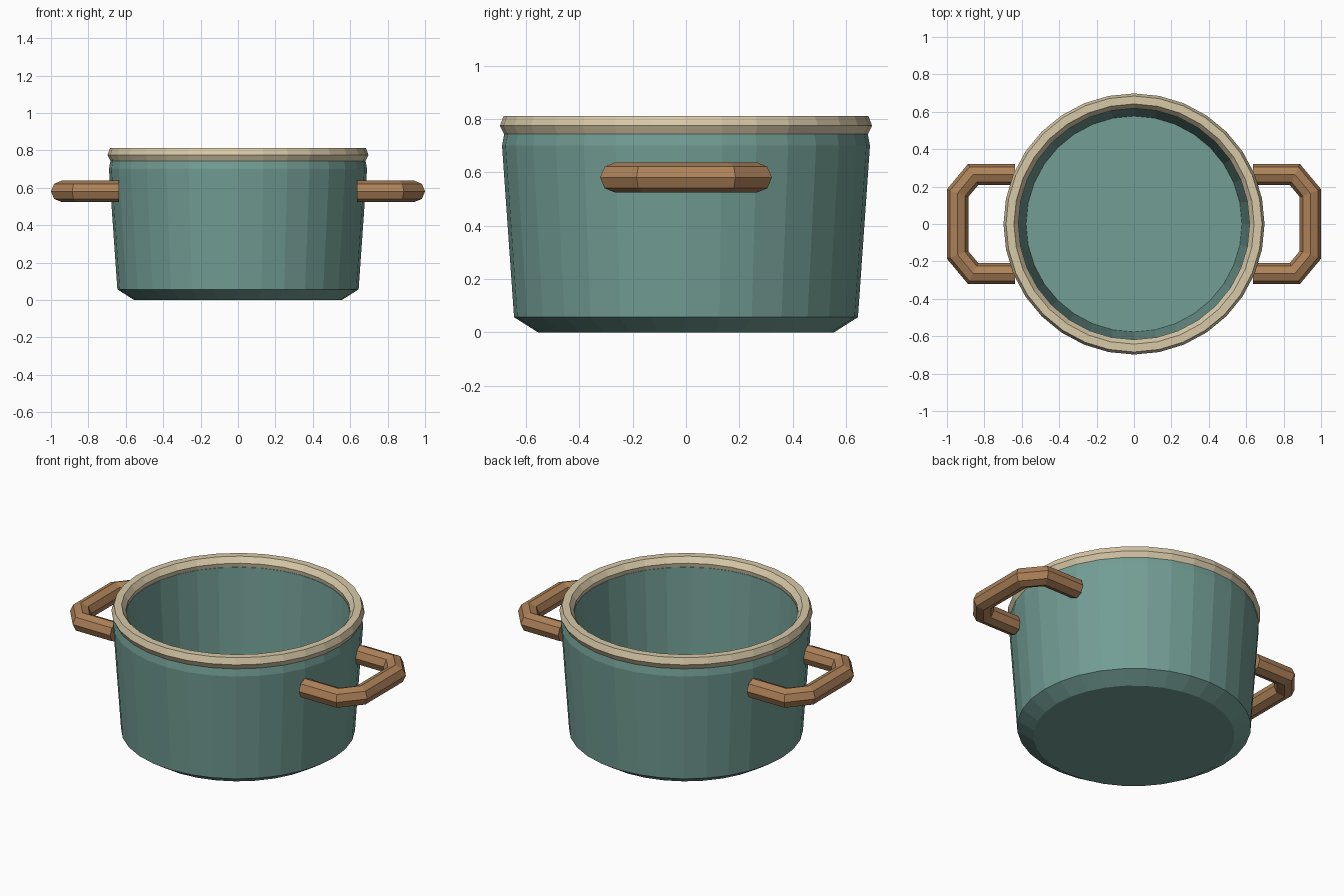
import bpy, bmesh
from math import cos, sin, pi
from mathutils import Vector

if "Cube" in bpy.data.objects:
    bpy.data.objects.remove(bpy.data.objects["Cube"])

SIDES = 32


def material(name, rgb):
    m = bpy.data.materials.new(name)
    m.diffuse_color = (*rgb, 1)
    m.use_nodes = True
    m.node_tree.nodes["Principled BSDF"].inputs["Base Color"].default_value = m.diffuse_color
    return m


def finish(name, bm, mat):
    bmesh.ops.recalc_face_normals(bm, faces=bm.faces)
    me = bpy.data.meshes.new(name)
    bm.to_mesh(me)
    bm.free()
    me.materials.append(mat)
    ob = bpy.data.objects.new(name, me)
    bpy.context.collection.objects.link(ob)
    return ob


def bridge(bm, a, b):
    n = len(a)
    for i in range(n):
        bm.faces.new((a[i], a[(i + 1) % n], b[(i + 1) % n], b[i]))


def lathe(name, profile, mat, closed=False):
    bm = bmesh.new()
    rings = [[bm.verts.new((r * cos(2 * pi * i / SIDES), r * sin(2 * pi * i / SIDES), z))
              for i in range(SIDES)] for r, z in profile]
    for a, b in zip(rings, rings[1:]):
        bridge(bm, a, b)
    if closed:
        bridge(bm, rings[-1], rings[0])
    else:
        bm.faces.new(rings[0])
        bm.faces.new(rings[-1])
    return finish(name, bm, mat)


def tube(name, path, radius, mat, sides=8):
    # mitred sweep along a horizontal path
    bm = bmesh.new()
    pts = [Vector(p) for p in path]
    up = Vector((0, 0, 1))
    rings = []
    for i, p in enumerate(pts):
        d0 = (p - pts[i - 1]).normalized() if i else (pts[1] - p).normalized()
        d1 = (pts[i + 1] - p).normalized() if i < len(pts) - 1 else d0
        t = (d0 + d1).normalized()
        side = t.cross(up) / t.dot(d0)
        rings.append([bm.verts.new(p + radius * (cos(2 * pi * k / sides) * side
                                                 + sin(2 * pi * k / sides) * up))
                      for k in range(sides)])
    for a, b in zip(rings, rings[1:]):
        bridge(bm, a, b)
    bm.faces.new(rings[0])
    bm.faces.new(rings[-1])
    return finish(name, bm, mat)


teal = material("teal_enamel", (0.17, 0.34, 0.30))
cream = material("cream_rim", (0.68, 0.58, 0.39))
wood = material("wood", (0.42, 0.22, 0.10))

# Hollow pot body: outer wall, lip, inner wall, floor
lathe("pot_body", [(0.555, 0), (0.645, 0.057), (0.69, 0.70), (0.68, 0.755),
                   (0.62, 0.755), (0.577, 0.07)], teal)

# Rim band
lathe("pot_rim", [(0.682, 0.743), (0.698, 0.775), (0.684, 0.812),
                  (0.642, 0.812), (0.618, 0.78), (0.625, 0.743)], cream, closed=True)

# Side handles
for name, s in (("handle_right", 1), ("handle_left", -1)):
    half = [(0.635, 0.265), (0.86, 0.265), (0.943, 0.165)]
    path = [(s * x, -y, 0.581) for x, y in half] + [(s * x, y, 0.581) for x, y in reversed(half)]
    tube(name, path, 0.057, wood)
